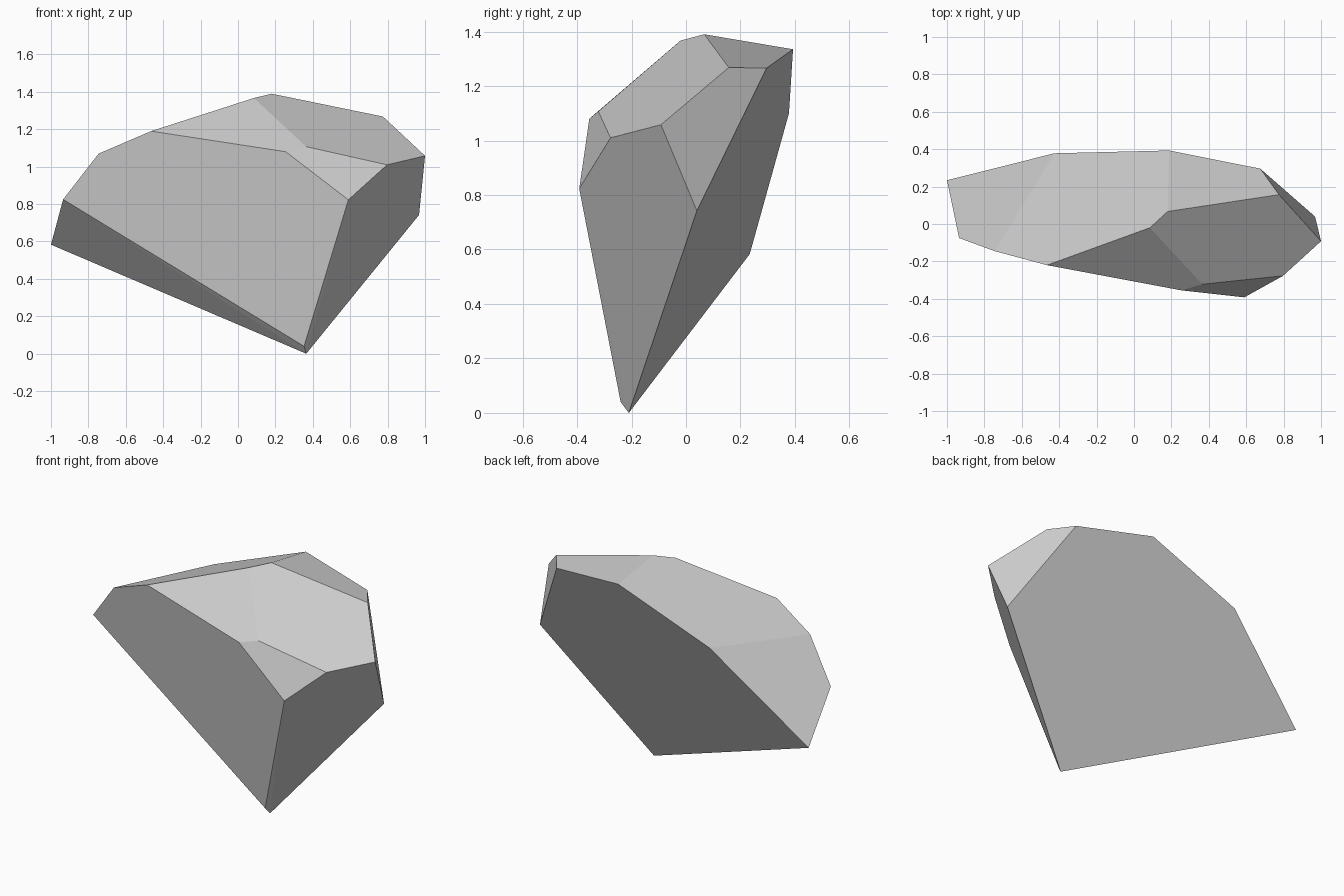
import bpy, bmesh, math

# Corner points of the faceted rock, grouped by region
front_rim = [(-0.935, -0.075, 0.825), (-0.745, -0.145, 1.07), (-0.465, -0.22, 1.19),
             (0.255, -0.355, 1.08), (0.59, -0.392, 0.823)]
crown = [(0.085, -0.02, 1.367), (0.18, 0.067, 1.39), (0.775, 0.157, 1.268),
         (0.365, -0.322, 1.107), (0.797, -0.277, 1.01)]
right_side = [(1.0, -0.092, 1.058), (0.968, 0.04, 0.742), (0.81, -0.025, 0.57)]
back_rim = [(-1.0, 0.234, 0.583), (-0.425, 0.378, 1.10), (0.187, 0.393, 1.335),
            (0.675, 0.296, 1.266)]
foot = [(0.365, -0.21, 0.0), (0.353, -0.24, 0.04)]

# The rock is the convex hull of its corners
bm = bmesh.new()
for co in front_rim + crown + right_side + back_rim + foot:
    bm.verts.new(co)
bmesh.ops.convex_hull(bm, input=bm.verts[:])

# Merge coplanar triangles into broad flat facets
bmesh.ops.dissolve_limit(bm, angle_limit=math.radians(2.5),
                         verts=bm.verts[:], edges=bm.edges[:])
bmesh.ops.recalc_face_normals(bm, faces=bm.faces[:])

mesh = bpy.data.meshes.new("rock")
bm.to_mesh(mesh)
bm.free()
rock = bpy.data.objects.new("rock", mesh)
bpy.context.collection.objects.link(rock)
